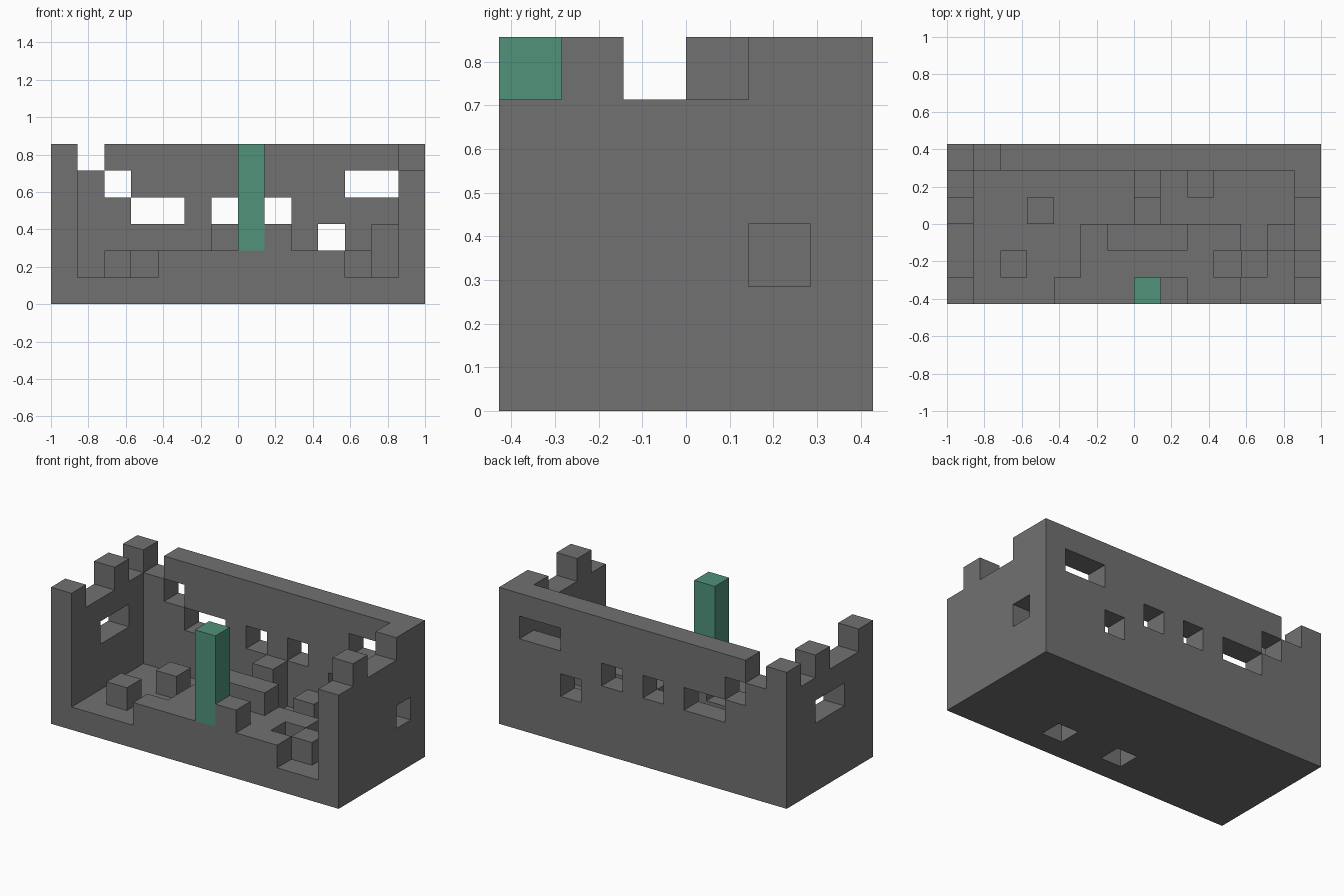
import bpy, bmesh
from mathutils import Vector

if "Cube" in bpy.data.objects:
    bpy.data.objects.remove(bpy.data.objects["Cube"], do_unlink=True)

UNIT = 1 / 7
NX, NY, NZ = 14, 6, 6


def material(name, rgb):
    m = bpy.data.materials.new(name)
    m.use_nodes = True
    m.diffuse_color = (*rgb, 1)
    bsdf = m.node_tree.nodes["Principled BSDF"]
    bsdf.inputs["Base Color"].default_value = (*rgb, 1)
    bsdf.inputs["Roughness"].default_value = 0.9
    return m


stone = material("stone grey", (0.165, 0.165, 0.165))
green = material("muted green", (0.08, 0.29, 0.195))


def block(x, y, z, w=1, d=1, h=1):
    """Grid cells of a box from its low corner and size."""
    return {(i, j, k) for i in range(x, x + w)
            for j in range(y, y + d) for k in range(z, z + h)}


# Floor slab with two shallow pits in its underside
floor = block(0, 0, 0, NX, NY) - block(6, 1, 0) - block(9, 1, 0)

# Back wall with windows and a broken corner
back_wall = block(0, 5, 1, NX, 1, 5)
back_wall -= block(1, 5, 5) | block(2, 5, 4) | block(11, 5, 4, 2)
back_wall -= block(3, 5, 3, 2) | block(6, 5, 3) | block(8, 5, 3) | block(10, 5, 2)

# Side walls with merlons and one window each
left_wall = block(0, 0, 1, 1, 5, 4) | block(0, 0, 5) | block(0, 3, 5)
left_wall -= block(0, 2, 3, 1, 2)
right_wall = block(13, 0, 1, 1, 5, 4) | block(13, 1, 5) | block(13, 4, 5)
right_wall -= block(13, 4, 2)

# Raised platform with a pit, and the ruined low wall on it
platform = block(4, 0, 1, 7) | block(5, 1, 1, 7) | block(5, 2, 1, 6)
platform -= block(10, 1, 1)
low_wall = block(6, 2, 2, 3) | block(8, 0, 2)

# Loose rubble standing on the floor
rubble = block(2, 1, 1) | block(3, 3, 1) | block(9, 4, 1) | block(7, 3, 1)
rubble |= block(7, 4, 1, h=2) | block(12, 2, 1, h=2)

# Tall pillar at the front
pillar = block(7, 0, 2, h=4)

parts = [("floor", floor, stone), ("back_wall", back_wall, stone),
         ("left_wall", left_wall, stone), ("right_wall", right_wall, stone),
         ("platform", platform, stone), ("low_wall", low_wall, stone),
         ("rubble", rubble, stone), ("pillar", pillar, green)]
solid = set().union(*(cells for _, cells, _ in parts))


def skin(name, cells, mat):
    """Mesh of the cell faces that touch open air."""
    bm = bmesh.new()
    for cell in sorted(cells):
        centre = Vector(cell) + Vector((0.5, 0.5, 0.5))
        for axis in range(3):
            for sign in (-1, 1):
                n = Vector((0, 0, 0))
                n[axis] = sign
                if tuple(int(c + d) for c, d in zip(cell, n)) in solid:
                    continue
                u = Vector((0, 0, 0))
                u[(axis + 1) % 3] = 1
                v = n.cross(u)
                corners = [centre + (n + u * a + v * b) / 2
                           for a, b in ((-1, -1), (1, -1), (1, 1), (-1, 1))]
                bm.faces.new([bm.verts.new(
                    ((p.x - NX / 2) * UNIT, (p.y - NY / 2) * UNIT, p.z * UNIT))
                    for p in corners])
    bmesh.ops.remove_doubles(bm, verts=bm.verts, dist=UNIT / 100)
    mesh = bpy.data.meshes.new(name)
    bm.to_mesh(mesh)
    bm.free()
    mesh.materials.append(mat)
    bpy.context.scene.collection.objects.link(bpy.data.objects.new(name, mesh))


for part in parts:
    skin(*part)
